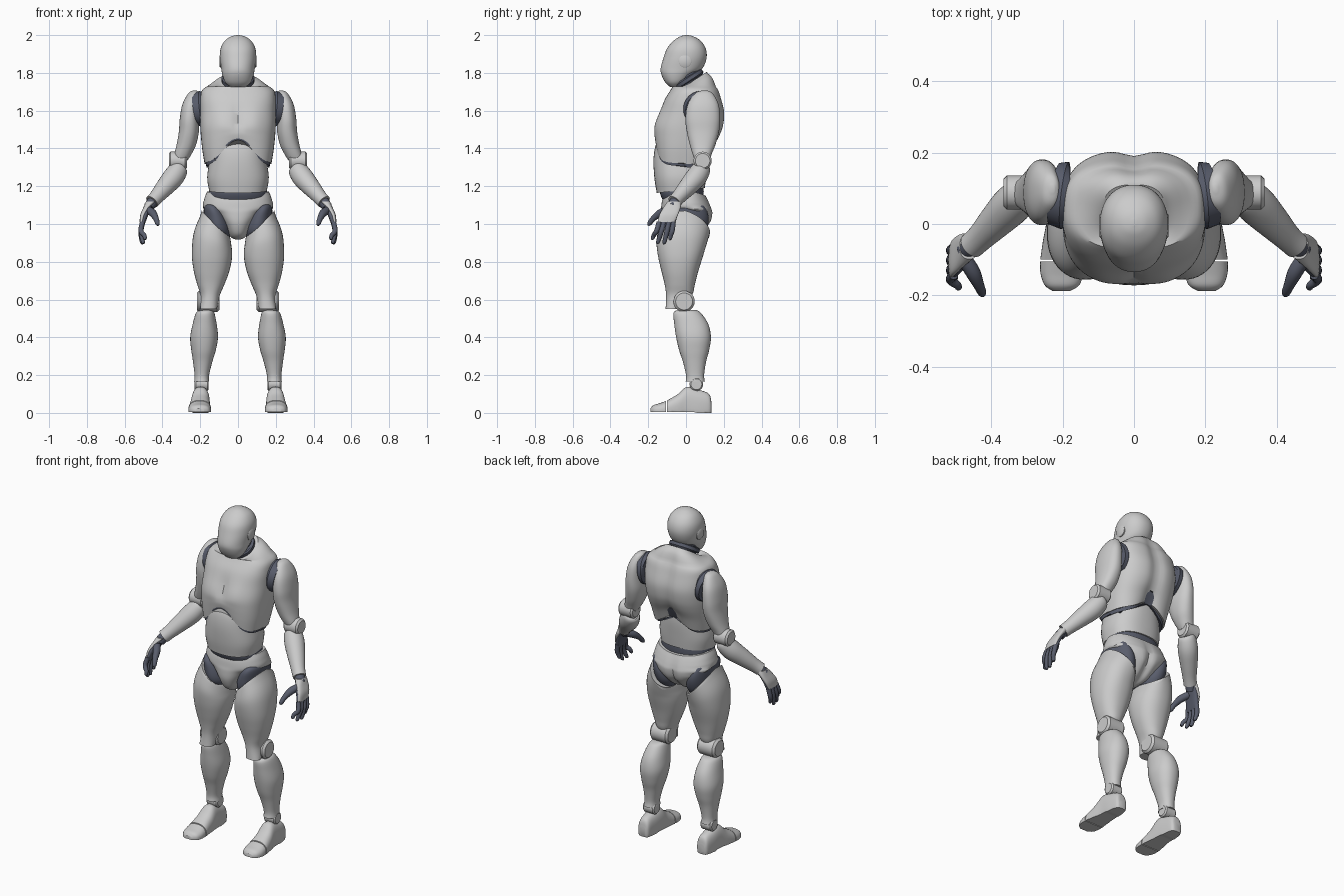
import bpy, bmesh
from math import cos, sin, pi, exp, copysign
from mathutils import Vector

dark = bpy.data.materials.new("dark_joint")
dark.diffuse_color = (0.10, 0.11, 0.15, 1)


def spline(rows, sub):
    """Catmull-Rom through rows of numbers; yields (t, row)."""
    n, out = len(rows), []
    for i in range(n - 1):
        p = [rows[max(0, min(n - 1, i + k))] for k in (-1, 0, 1, 2)]
        for s in range(sub + (i == n - 2)):
            u = s / sub
            out.append(((i + u) / (n - 1), [b + .5 * u * (c - a + u * (2 * a - 5 * b + 4 * c - d + u * (3 * (b - c) + d - a)))
                        for a, b, c, d in zip(*p)]))
    return out


def skin(name, rings, mirror, mat):
    bm = bmesh.new()
    vs = [[bm.verts.new(p) for p in ring] for ring in rings]
    n = len(vs[0])
    for a, b in zip(vs, vs[1:]):
        for i in range(n):
            bm.faces.new((a[i], a[(i + 1) % n], b[(i + 1) % n], b[i]))
    bm.faces.new(vs[0])
    bm.faces.new(vs[-1])
    bmesh.ops.recalc_face_normals(bm, faces=bm.faces)
    me = bpy.data.meshes.new(name)
    bm.to_mesh(me)
    bm.free()
    ob = bpy.data.objects.new(name, me)
    bpy.context.collection.objects.link(ob)
    if mirror:
        ob.modifiers.new("mirror", 'MIRROR').use_mirror_merge = False
    if mat:
        me.materials.append(mat)
    return ob


def loft(name, rows, e=2.0, warp=None, axis='z', mirror=False, mat=None, n=48, sub=5):
    """rows: (station, x0, x1, b0, b1); b is y for axis z and z for axis y."""
    rings = []
    for t, (s, x0, x1, b0, b1) in spline(rows, sub):
        ring = []
        for i in range(n):
            c, d = cos(2 * pi * i / n), sin(2 * pi * i / n)
            x = (x0 + x1) / 2 + (x1 - x0) / 2 * copysign(abs(c) ** (2 / e), c)
            b = (b0 + b1) / 2 + (b1 - b0) / 2 * copysign(abs(d) ** (2 / e), d)
            v = Vector((x, b, s) if axis == 'z' else (x, s, b))
            if warp:
                warp(v, t)
            ring.append(v)
        rings.append(ring)
    return skin(name, rings, mirror, mat)


def tube(name, pts, mirror=True, mat=None, n=28, sub=4):
    """Round tube through (x, y, z, radius) points."""
    st = [r for _, r in spline(pts, sub)]
    rings = []
    for i, (x, y, z, r) in enumerate(st):
        d = Vector(st[min(i + 1, len(st) - 1)][:3]) - Vector(st[max(i - 1, 0)][:3])
        q = d.to_track_quat('Z', 'Y')
        rings.append([Vector((x, y, z)) + q @ Vector((r * cos(2 * pi * k / n), r * sin(2 * pi * k / n), 0)) for k in range(n)])
    return skin(name, rings, mirror, mat)


def hinge(name, c, r, half):
    """Round joint lying across x with chamfered rims."""
    x, y, z = c
    tube(name, [(x - half, y, z, r * .8), (x - half * .8, y, z, r), (x + half * .8, y, z, r), (x + half, y, z, r * .8)], sub=1)


def sym(rows):
    return [(z, -h, h, a, b) for z, h, a, b in rows]


# Head, ear discs and neck
loft("head", sym([(1.726, .042, -.085, -.035), (1.75, .068, -.11, .0), (1.79, .083, -.13, .045), (1.825, .089, -.134, .088),
                  (1.88, .096, -.119, .109), (1.93, .092, -.1, .104), (1.97, .07, -.066, .078), (1.993, .036, -.03, .04),
                  (2.0, .006, -.004, .012)]), e=2.15)
tube("ear_disc", [(.07, -.005, 1.862, .034), (.094, -.005, 1.862, .034), (.097, -.005, 1.862, .03)], sub=1)
tube("neck", [(0, .05, 1.67, .075), (0, .0, 1.83, .068)], mirror=False, mat=dark)
for k in range(2):
    y, z = .042 - .02 * k, 1.722 + .032 * k
    tube("neck_collar", [(0, y, z, .08), (0, y - .003, z + .005, .087), (0, y - .013, z + .02, .087), (0, y - .016, z + .025, .08)],
         mirror=False, mat=dark, sub=1)


# Chest shell with slanted neckline, pectorals, spine groove and arched hem
def hem(v):
    w = max(0, min(1.2, (1.53 - v.z) / .22)) ** 1.4
    v.z += w * (.135 * exp(-(v.x / .105) ** 2) if v.y < 0 else .075 * exp(-(v.x / .09) ** 2))


def chest_warp(v, t):
    band = exp(-((v.z - 1.55) / .07) ** 2)
    if v.y < 0:
        v.y += band * (.012 * exp(-(v.x / .018) ** 2) - .008 * exp(-((abs(v.x) - .085) / .05) ** 2))
    else:
        v.y -= .016 * exp(-(v.x / .04) ** 2) * min(1, t * 4)
    v.z += .65 * (v.y - .025) * max(0, 1 - t * 5)
    hem(v)


loft("chest", sym([(1.75, .088, -.05, .11), (1.742, .13, -.062, .145), (1.712, .187, -.08, .172), (1.66, .2, -.112, .19),
                   (1.59, .201, -.138, .206), (1.52, .2, -.163, .2), (1.46, .196, -.168, .182), (1.39, .189, -.165, .152),
                   (1.315, .177, -.16, .13)]), e=2.7, warp=chest_warp, n=96)
loft("rib_liner", sym([(1.42, .183, -.16, .15), (1.35, .176, -.163, .13), (1.297, .168, -.158, .115)]), e=2.6,
     warp=lambda v, t: hem(v), mat=dark, n=96)


# Abdomen, waist and pelvis
def belly_warp(v, t):
    v.z += .1 * v.y * t * t


loft("abdomen", sym([(1.46, .13, -.14, .1), (1.41, .145, -.163, .108), (1.34, .151, -.172, .112), (1.25, .163, -.167, .106),
                     (1.18, .153, -.155, .1)]), e=2.4, warp=belly_warp)
loft("waist", sym([(1.23, .145, -.12, .09), (1.17, .154, -.138, .094), (1.12, .15, -.12, .09)]), e=2.3, mat=dark)


def pelvis_warp(v, t):
    if v.y > 0:
        v.x *= 1 + .45 * max(0, min(1, (1.09 - v.z) / .05)) * min(1, v.y / .06)
        v.y -= .022 * exp(-(v.x / .022) ** 2) * min(1, t * 1.6)
    if t < .3:
        v.z += .025 * (abs(v.x) / .17) ** 2 * (1 - t / .3)


loft("pelvis", sym([(1.148, .164, -.118, .105), (1.12, .178, -.127, .12), (1.085, .183, -.132, .135), (1.055, .13, -.136, .142),
                    (1.005, .084, -.134, .13), (.955, .055, -.115, .085), (.93, .038, -.09, .045), (.918, .014, -.06, .01)]),
     e=2.3, warp=pelvis_warp, n=64)
loft("hip_joint", [(1.115, .13, .165, -.05, .06), (1.09, .09, .18, -.115, .1), (1.03, .05, .18, -.128, .12),
                   (.96, .035, .17, -.12, .105), (.9, .06, .14, -.07, .06)], mirror=True, mat=dark)


# Legs
def thigh_warp(v, t):
    v.z += max(0, 1 - 2.6 * t) * (1.05 * (v.x - .125) - .35 * max(0, v.y))


loft("thigh", [(1.0, .048, .192, -.134, .126), (.985, .042, .203, -.141, .126), (.91, .035, .237, -.156, .112), (.83, .031, .244, -.148, .09),
               (.75, .046, .234, -.13, .065), (.68, .072, .216, -.113, .047), (.62, .097, .198, -.105, .03),
               (.55, .112, .2, -.108, -.035)], e=2.25, warp=thigh_warp, mirror=True)
hinge("knee_joint", (.158, -.01, .59), .056, .06)
loft("shin", [(.545, .135, .2, -.04, .05), (.53, .125, .222, -.066, .078), (.47, .113, .24, -.062, .118), (.4, .106, .253, -.052, .132),
              (.33, .118, .247, -.036, .122), (.27, .136, .238, -.016, .106), (.2, .153, .23, .0, .096),
              (.165, .152, .232, -.002, .1)], e=2.2, mirror=True)
hinge("ankle_joint", (.193, .055, .152), .036, .038)


def sole(v, t):
    v.z = max(v.z, .004 if v.y < .05 else .0)


loft("foot", [(.135, .175, .22, .0, .055), (.122, .162, .233, -.03, .1), (.07, .155, .242, -.05, .122), (.005, .15, .246, -.05, .138),
              (-.045, .147, .255, -.05, .098), (-.1, .142, .263, -.04, .066)], e=2.5, warp=sole, axis='y', mirror=True)
loft("toe_cap", [(-.105, .142, .263, -.04, .063), (-.14, .143, .262, -.03, .051), (-.172, .154, .25, -.02, .041),
                 (-.188, .18, .228, -.005, .024)], e=2.5, warp=sole, axis='y', mirror=True)

# Arms
tube("shoulder_socket", [(.18, .08, 1.61, .085), (.194, .08, 1.61, .095), (.222, .085, 1.605, .088)], mat=dark, sub=1, n=40)
loft("upper_arm", [(1.708, .222, .234, .09, .108), (1.693, .208, .262, .05, .14), (1.635, .205, .294, .01, .172), (1.56, .206, .308, -.003, .181),
                   (1.49, .207, .313, .004, .175), (1.42, .222, .325, .02, .156), (1.37, .246, .338, .035, .136),
                   (1.335, .268, .346, .048, .124)], e=2.25, mirror=True)
hinge("elbow_joint", (.318, .088, 1.335), .048, .048)
tube("forearm", [(.303, .088, 1.305, .036), (.312, .082, 1.293, .049), (.342, .054, 1.248, .056), (.385, .01, 1.197, .049),
                 (.43, -.037, 1.145, .039), (.456, -.061, 1.117, .037)])
tube("wrist", [(.445, -.05, 1.13, .03), (.472, -.075, 1.09, .028)], mat=dark)

# Hands: back plate, palm, fingers and thumb
loft("hand_plate", [(1.118, .436, .488, -.098, -.026), (1.09, .464, .5, -.118, -.028), (1.05, .49, .517, -.14, -.042),
                    (1.01, .501, .521, -.15, -.06)], e=2.6, mirror=True)
loft("palm", [(1.1, .45, .488, -.105, -.032), (1.05, .474, .512, -.137, -.044), (1.0, .493, .517, -.15, -.058),
              (.988, .498, .513, -.145, -.064)], e=2.5, mirror=True, mat=dark)
for by, tx, ty, tz in [(-.142, .492, -.178, .915), (-.117, .502, -.15, .894), (-.091, .507, -.116, .892), (-.067, .507, -.084, .914)]:
    tube("finger", [(.506, by, 1.01, .0135), (.514, by * .6 + ty * .4, .962, .0135), (tx + .004, by * .2 + ty * .8, tz + .025, .0115),
                    (tx, ty, tz + .006, .009), (tx, ty, tz, .003)], mat=dark, n=14)
tube("thumb", [(.477, -.095, 1.075, .02), (.452, -.135, 1.058, .021), (.435, -.172, 1.03, .015), (.426, -.193, 1.003, .012),
               (.424, -.2, .992, .005)], mat=dark, n=16)

bpy.ops.object.select_all(action='SELECT')
bpy.context.view_layer.objects.active = bpy.context.selected_objects[0]
bpy.ops.object.shade_smooth_by_angle(angle=0.65)
